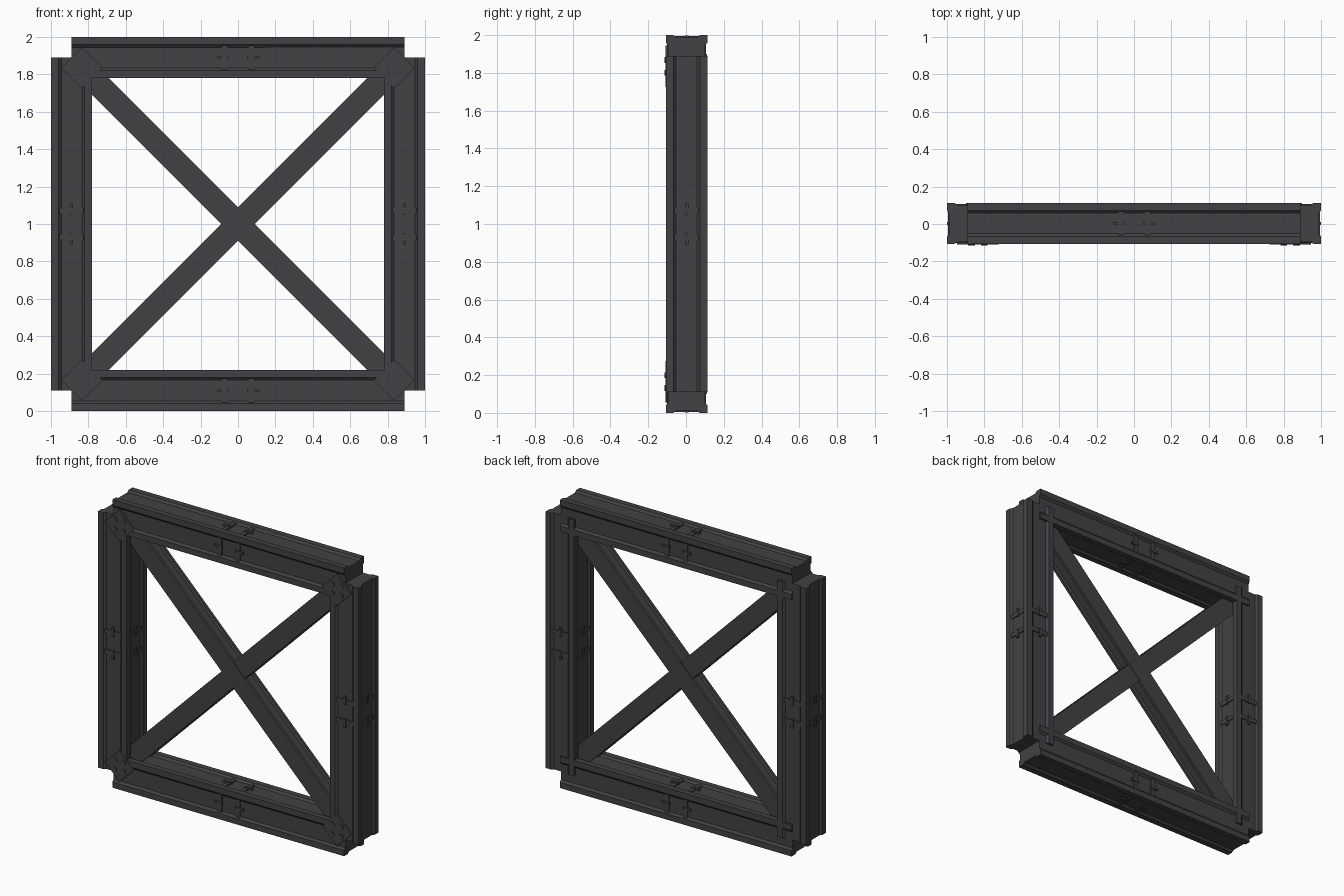
import bpy, bmesh, math
from mathutils import Matrix, Vector

cube = bpy.data.objects.get("Cube")
if cube:
    bpy.data.objects.remove(cube, do_unlink=True)

# One dark painted steel
steel = bpy.data.materials.new("dark steel")
COL = (0.054, 0.053, 0.059, 1)
steel.diffuse_color = COL
steel.use_nodes = True
bsdf = steel.node_tree.nodes["Principled BSDF"]
bsdf.inputs["Base Color"].default_value = COL
bsdf.inputs["Roughness"].default_value = 0.7

YC = 0.003     # centre of the frame in depth
H = 0.11       # half width of a frame beam
DEPTH = 0.013  # depth of the channel in each beam face


def finish(bm, name, matrix):
    bmesh.ops.recalc_face_normals(bm, faces=bm.faces)
    me = bpy.data.meshes.new(name)
    bm.to_mesh(me)
    bm.free()
    me.materials.append(steel)
    ob = bpy.data.objects.new(name, me)
    ob.matrix_world = matrix
    bpy.context.collection.objects.link(ob)
    return ob


def add_prism(bm, section, length):
    """Extrude a closed (x, y) section along z, centred on the origin."""
    face = bm.faces.new([bm.verts.new((x, y, -length / 2)) for x, y in section])
    ext = bmesh.ops.extrude_face_region(bm, geom=[face])["geom"]
    moved = [g for g in ext if isinstance(g, bmesh.types.BMVert)]
    bmesh.ops.translate(bm, verts=moved, vec=(0, 0, length))


def add_box(bm, centre, size, rot=Matrix.Identity(4)):
    m = rot @ Matrix.Translation(centre) @ Matrix.Diagonal((*size, 1))
    bmesh.ops.create_cube(bm, size=1, matrix=m)


def place(x, z, angle=0, y=YC):
    return Matrix.Translation((x, y, z)) @ Matrix.Rotation(math.radians(angle), 4, 'Y')


# Square beam section with a shallow sloped channel in every face
side = [(H, -H), (H, -0.07), (H - DEPTH, -0.055), (H - DEPTH, 0.055), (H, 0.07)]
beam_section = []
for k in range(4):
    c, s = round(math.cos(k * math.pi / 2)), round(math.sin(k * math.pi / 2))
    beam_section += [(c * x - s * y, s * x + c * y) for x, y in side]


def frame_beam(name, x, z, angle):
    bm = bmesh.new()
    add_prism(bm, beam_section, 1.78)
    # Ribs across each channel near the middle, with a small lug on each
    for k in range(4):
        rot = Matrix.Rotation(k * math.pi / 2, 4, 'Z')
        for s in (-1, 1):
            add_box(bm, (H - 0.013, 0, s * 0.07), (0.014, 0.13, 0.03), rot)
            add_box(bm, (H - 0.009, 0, s * 0.08), (0.016, 0.018, 0.06), rot)
    finish(bm, name, place(x, z, angle))


frame_beam("left_post", 0.89, 1, 0)
frame_beam("right_post", -0.89, 1, 0)
frame_beam("bottom_beam", 0, H, 90)
frame_beam("top_beam", 0, 2 - H, 90)

# Diagonal braces: I-section with flat front and back flanges
W, D = 0.064, 0.055
half = [(W, -D), (W, -0.036), (W - 0.016, -0.03),
        (W - 0.016, 0.03), (W, 0.036), (W, D)]
brace_section = half + [(-x, -y) for x, y in half]
for name, angle in (("rising_brace", 45), ("falling_brace", -45)):
    bm = bmesh.new()
    add_prism(bm, brace_section, 2.36)
    finish(bm, name, place(0, 1, angle))

# Joint plate at the crossing, front and back
bm = bmesh.new()
add_box(bm, (0, 0, 0), (0.128, 2 * D + 0.006, 0.128))
finish(bm, "crossing_joint", place(0, 1, 45))

# Corner gussets on the front, each with four bolt heads
for vname, sz in (("bottom", -1), ("top", 1)):
    for hname, sx in (("right", -1), ("left", 1)):
        bm = bmesh.new()
        add_box(bm, (0, 0.006, 0), (0.156, 0.012, 0.156))
        for bx in (-1, 1):
            for bz in (-1, 1):
                m = (Matrix.Rotation(math.radians(45), 4, 'Y')
                     @ Matrix.Translation((bx * 0.034, -0.001, bz * 0.034))
                     @ Matrix.Rotation(math.pi / 2, 4, 'X'))
                bmesh.ops.create_cone(bm, cap_ends=True, segments=6, radius1=0.018,
                                      radius2=0.018, depth=0.008, matrix=m)
        finish(bm, f"{vname}_{hname}_gusset",
               place(sx * 0.835, 1 + sz * 0.835, 45, y=-0.109))
